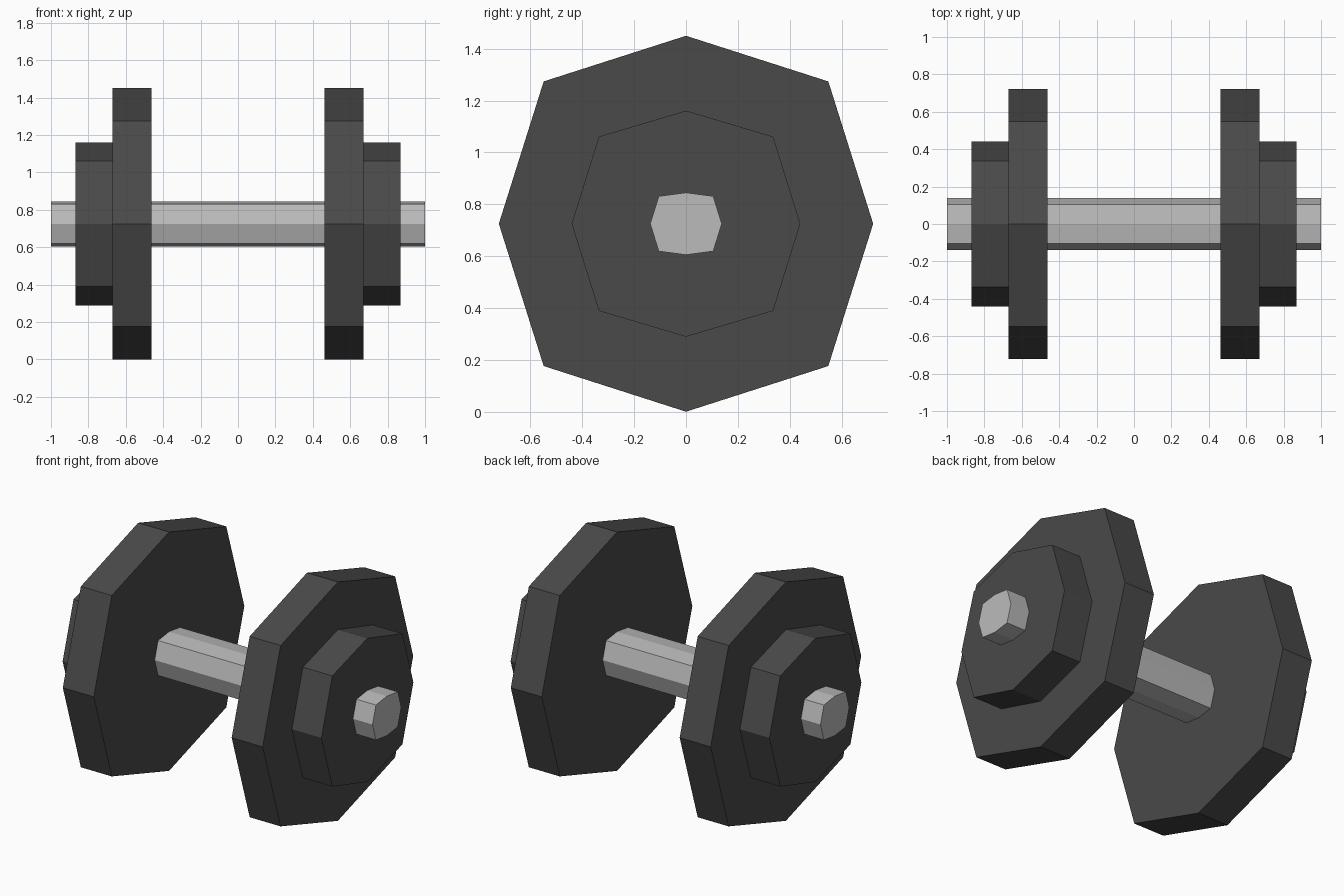
import bpy, bmesh

if "Cube" in bpy.data.objects:
    bpy.data.objects.remove(bpy.data.objects["Cube"])

CENTRE_Z = 0.725


def material(name, value):
    m = bpy.data.materials.new(name)
    m.diffuse_color = (value, value, value, 1)
    m.use_nodes = True
    m.node_tree.nodes["Principled BSDF"].inputs["Base Color"].default_value = m.diffuse_color
    return m


black_iron = material("black_iron", 0.068)
steel = material("steel", 0.50)


def octagon_prism(name, x0, x1, ry, rz, dy, dz, mat):
    """Eight-sided prism along x: ry, rz are the axis corners, dy, dz the diagonal ones."""
    ring = [(0, rz), (-dy, dz), (-ry, 0), (-dy, -dz),
            (0, -rz), (dy, -dz), (ry, 0), (dy, dz)]
    bm = bmesh.new()
    base = bm.faces.new([bm.verts.new((x0, y, z + CENTRE_Z)) for y, z in ring])
    ext = bmesh.ops.extrude_face_region(bm, geom=[base], use_keep_orig=True)
    for v in ext["geom"]:
        if isinstance(v, bmesh.types.BMVert):
            v.co.x = x1
    bmesh.ops.recalc_face_normals(bm, faces=bm.faces)
    mesh = bpy.data.meshes.new(name)
    bm.to_mesh(mesh)
    bm.free()
    mesh.materials.append(mat)
    obj = bpy.data.objects.new(name, mesh)
    bpy.context.collection.objects.link(obj)
    return obj


# Handle bar running the full length
octagon_prism("handle_bar", -1, 1, 0.138, 0.12, 0.105, 0.106, steel)

# Large and small weight plates on both ends
for side, s in (("left", -1), ("right", 1)):
    for part, a, b, r, d in (("large_plate", 0.463, 0.671, 0.722, 0.549),
                             ("small_plate", 0.671, 0.869, 0.441, 0.336)):
        x0, x1 = sorted((s * a, s * b))
        rz = 0.725 if part == "large_plate" else 0.436
        octagon_prism(f"{part}_{side}", x0, x1, r, rz, d, d, black_iron)
